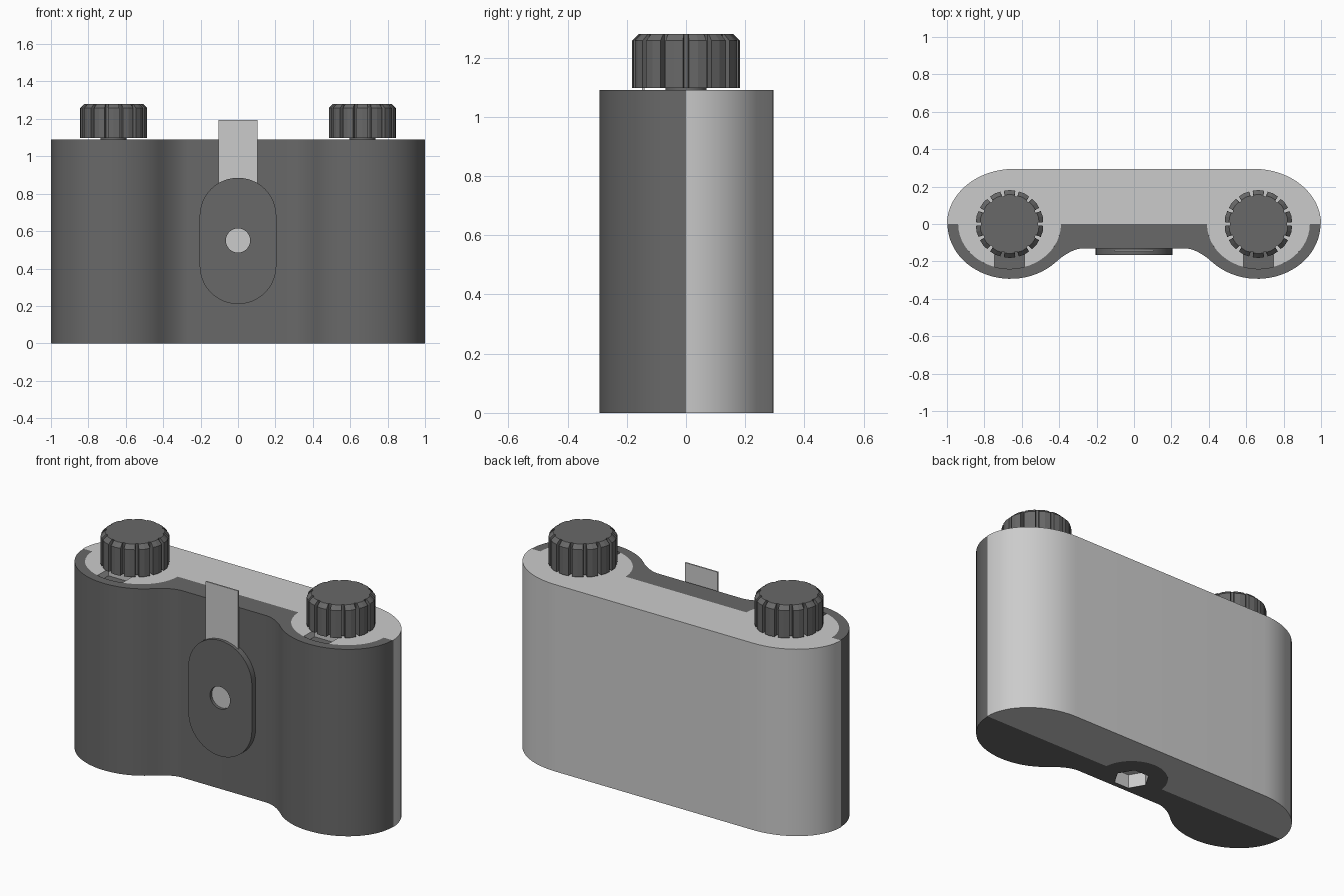
import bpy, bmesh
from math import sin, cos, pi, radians

if "Cube" in bpy.data.objects:
    bpy.data.objects.remove(bpy.data.objects["Cube"])

TOP = 1.09
DARK = bpy.data.materials.new("dark_plastic")
DARK.diffuse_color = (0.14, 0.14, 0.14, 1)
DARK.use_nodes = True
DARK.node_tree.nodes["Principled BSDF"].inputs["Base Color"].default_value = DARK.diffuse_color


def arc(cx, cy, rx, ry, a0, a1, n):
    """Points along an elliptical arc, angles in degrees."""
    return [(cx + rx * cos(radians(a0 + (a1 - a0) * i / n)),
             cy + ry * sin(radians(a0 + (a1 - a0) * i / n))) for i in range(n + 1)]


def circle(cx, cy, r, n):
    return arc(cx, cy, r, r, 0, 360, n)[:-1]


def loft(name, rings, mat=None, smooth=True, cup=False):
    """Skin a stack of (outline, z) rings; cup leaves the bottom open, facing inward."""
    bm = bmesh.new()
    loops = [[bm.verts.new((x, y, z)) for x, y in pts] for pts, z in rings]
    for lo, hi in zip(loops, loops[1:]):
        for i in range(len(lo)):
            j = (i + 1) % len(lo)
            bm.faces.new((lo[i], lo[j], hi[j], hi[i]))
    bm.faces.new(loops[-1])
    if not cup:
        bm.faces.new(loops[0][::-1])
    bmesh.ops.recalc_face_normals(bm, faces=bm.faces)
    if cup:
        bmesh.ops.reverse_faces(bm, faces=bm.faces)
    me = bpy.data.meshes.new(name)
    bm.to_mesh(me)
    bm.free()
    ob = bpy.data.objects.new(name, me)
    bpy.context.collection.objects.link(ob)
    if mat:
        me.materials.append(mat)
    if smooth:
        shade(ob)
    return ob


def prism(name, pts, z0, z1, mat=None, smooth=True):
    return loft(name, [(pts, z0), (pts, z1)], mat, smooth)


def activate(ob):
    bpy.ops.object.select_all(action='DESELECT')
    ob.select_set(True)
    bpy.context.view_layer.objects.active = ob


def shade(ob):
    activate(ob)
    bpy.ops.object.shade_smooth_by_angle(angle=radians(30))


def cut(ob, pts, z0, z1):
    """Subtract a prism from an object."""
    cutter = prism("cutter", pts, z0, z1, smooth=False)
    cutter.hide_render = True
    mod = ob.modifiers.new("cut", 'BOOLEAN')
    mod.operation, mod.solver, mod.object = 'DIFFERENCE', 'EXACT', cutter
    activate(ob)
    bpy.ops.object.modifier_apply(modifier=mod.name)
    bpy.data.objects.remove(cutter)
    shade(ob)


def mirrored(pts):
    """Add the x-mirrored copy of an open half outline."""
    return pts + [(-x, y) for x, y in reversed(pts)]


# Tripod socket outlines
HEX = circle(0, -0.02, 0.095, 6)

# Light rear shell
back = prism("rear_shell", mirrored(arc(0.64, 0, 0.36, 0.295, 0, 90, 16)), 0, TOP)
cut(back, circle(0, -0.02, 0.19, 48), -0.1, 0.1)

# Dark front shell: two lobes blending into a flat centre
blend = []
for i in range(1, 9):
    t = i / 8
    a, b, c = (1 - t) ** 2, 2 * t * (1 - t), t * t
    blend.append((a * 0.423 + b * 0.335 + c * 0.27, a * -0.207 + (b + c) * -0.13))
front = prism("front_shell", mirrored(arc(0.66, 0, 0.337, 0.293, 0, -135, 26) + blend),
              0, TOP, DARK)
for s in (-1, 1):
    cut(front, arc(s * 0.665, 0, 0.275, 0.24, 0, 360, 48)[:-1], TOP - 0.04, TOP + 0.1)
cut(front, HEX, -0.1, 0.08)

# Tripod boss and hexagonal nut
boss = prism("tripod_boss", arc(0, -0.02, 0.19, 0.19, 6, 174, 24), 0, 0.1, DARK)
cut(boss, HEX, -0.1, 0.08)
nut = circle(0, -0.02, 0.094, 6)
loft("tripod_nut", [(nut, 0.001), (nut, 0.079)], smooth=False, cup=True)


def knob_outline(cx, r, n=14):
    """Ribbed outline with narrow grooves between flat ribs."""
    pts = []
    for i in range(n):
        a = -pi / 2 + 2 * pi * i / n
        for da, rr in ((-0.18, 0.152), (-0.17, r), (0, r * 1.01), (0.17, r), (0.18, 0.152)):
            pts.append((cx + rr * cos(a + da), rr * sin(a + da)))
    return pts


# Film chamber caps with a click notch, plus winding knobs
for side, s in (("left", -1), ("right", 1)):
    x = s * 0.665
    cap = (arc(x, 0, 0.275, 0.24, 0, -73, 14) + [(x + 0.08, -0.13), (x - 0.08, -0.13)]
           + arc(x, 0, 0.275, 0.24, -107, -180, 14))
    prism(side + "_film_cap", cap, TOP - 0.04, TOP)
    prism(side + "_knob_stem", circle(x, 0, 0.07, 24), TOP - 0.03, 1.1, DARK)
    loft(side + "_knob", [(knob_outline(x, 0.18), 1.097), (knob_outline(x, 0.18), 1.257),
                          (knob_outline(x, 0.157), 1.28)], DARK, smooth=False)


def upright(ob, y):
    """Stand a flat part up so its outline lies in the xz plane, front at y."""
    ob.rotation_euler = (pi / 2, 0, 0)
    ob.location.y = y


# Shutter plate with pinhole opening
plate = prism("shutter_plate", arc(0, 0.68, 0.205, 0.205, 0, 180, 24)
              + arc(0, 0.415, 0.205, 0.205, 180, 360, 24), 0, 0.037, DARK)
cut(plate, circle(0, 0.55, 0.065, 32), -0.1, 0.1)
upright(plate, -0.128)

# Sliding shutter strip
strip = prism("shutter_slider", [(-0.105, 0.4), (0.105, 0.4), (0.105, 1.195), (-0.105, 1.195)],
              0, 0.008, smooth=False)
upright(strip, -0.14)
